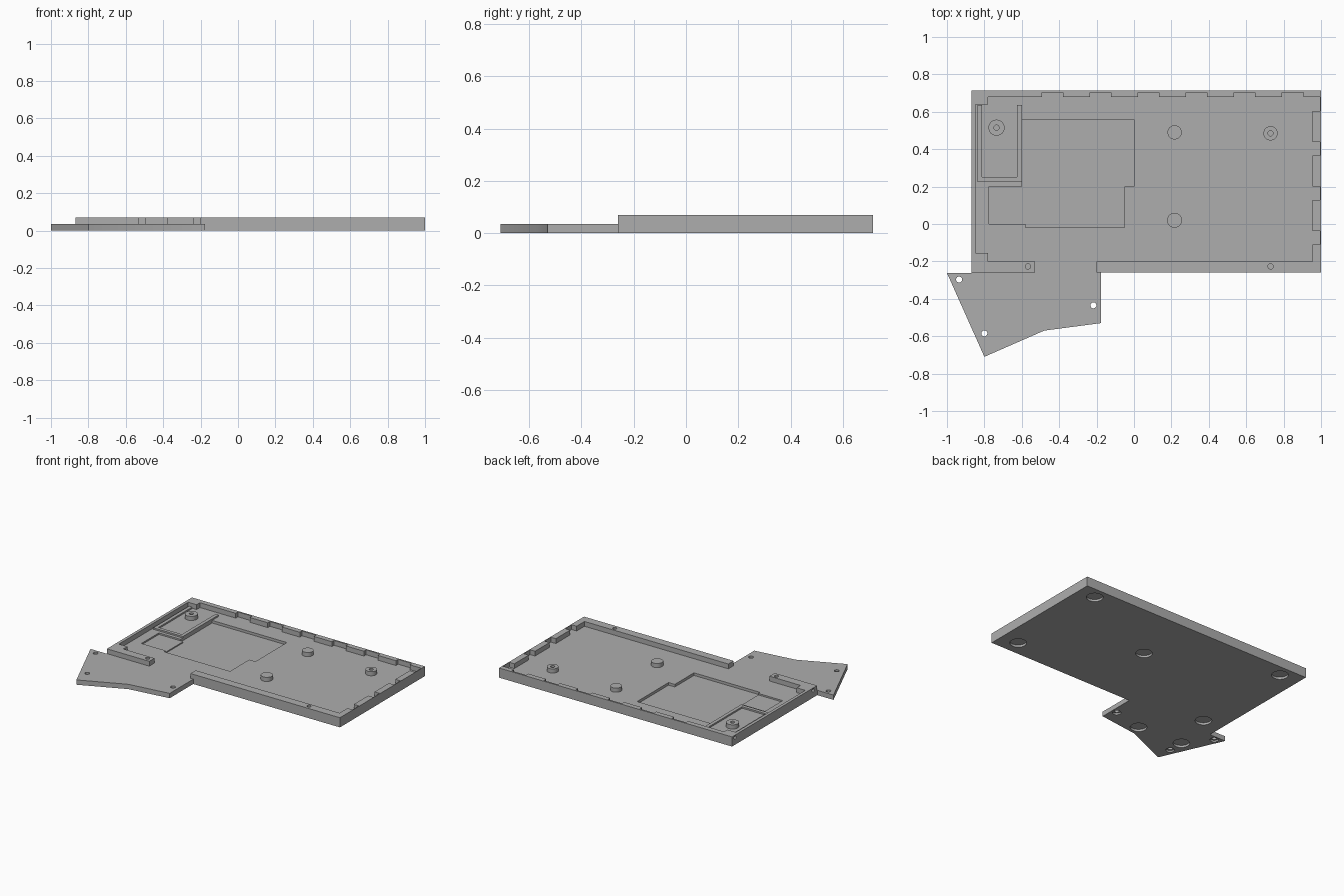
import bpy, bmesh, math

if "Cube" in bpy.data.objects:
    bpy.data.objects.remove(bpy.data.objects["Cube"])

BASE_H, WALL_H = 0.035, 0.07

grey = bpy.data.materials.new("plain grey")
grey.diffuse_color = (0.42, 0.42, 0.42, 1)
grey.use_nodes = True
grey.node_tree.nodes["Principled BSDF"].inputs["Base Color"].default_value = grey.diffuse_color


def prism(name, pts, z0, z1):
    """Closed prism from a 2D outline."""
    bm = bmesh.new()
    face = bm.faces.new([bm.verts.new((x, y, z0)) for x, y in pts])
    ext = bmesh.ops.extrude_face_region(bm, geom=[face])
    top = [v for v in ext["geom"] if isinstance(v, bmesh.types.BMVert)]
    bmesh.ops.translate(bm, verts=top, vec=(0, 0, z1 - z0))
    bmesh.ops.recalc_face_normals(bm, faces=bm.faces)
    mesh = bpy.data.meshes.new(name)
    bm.to_mesh(mesh)
    bm.free()
    mesh.materials.append(grey)
    obj = bpy.data.objects.new(name, mesh)
    bpy.context.collection.objects.link(obj)
    return obj


def circle(x, y, r, n=32):
    return [(x + r * math.cos(2 * math.pi * i / n),
             y + r * math.sin(2 * math.pi * i / n)) for i in range(n)]


def rect(x0, y0, x1, y1):
    return [(x0, y0), (x1, y0), (x1, y1), (x0, y1)]


def cut(obj, cutter):
    """Subtract the cutter and discard it."""
    bpy.context.view_layer.update()
    mod = obj.modifiers.new("cut", 'BOOLEAN')
    mod.operation, mod.solver, mod.object = 'DIFFERENCE', 'EXACT', cutter
    bpy.context.view_layer.objects.active = obj
    bpy.ops.object.modifier_apply(modifier=mod.name)
    bpy.data.objects.remove(cutter)


def cut_prism(obj, pts, z0, z1):
    cut(obj, prism("cutter", pts, z0, z1))


# Base plate with the angled mounting tab
base = prism("base_plate", [
    (-0.87, 0.715), (-0.87, -0.262), (-1.0, -0.262), (-0.80, -0.71),
    (-0.48, -0.57), (-0.177, -0.53), (-0.177, -0.26), (1.0, -0.26),
    (1.0, 0.715)], 0, BASE_H)

# Stepped floor recesses
cut_prism(base, [(-0.60, 0.56), (-0.60, 0.20), (-0.58, 0.20), (-0.58, -0.02),
                 (-0.05, -0.02), (-0.05, 0.20), (0.0, 0.20), (0.0, 0.56)],
          0.016, 0.05)
cut_prism(base, rect(-0.775, 0.0, -0.57, 0.20), 0.024, 0.05)

# Round foot pockets underneath
for x, y in [(0.865, 0.63), (0.865, -0.15), (0.145, 0.275), (-0.72, 0.63),
             (-0.72, -0.15), (-0.45, -0.49), (-0.80, -0.47)]:
    cut_prism(base, circle(x, y, 0.055), -0.02, 0.016)

# Counterbored screw holes through the tab
for x, y in [(-0.935, -0.297), (-0.80, -0.585), (-0.217, -0.435)]:
    cut_prism(base, circle(x, y, 0.016, 24), -0.02, 0.06)
    cut_prism(base, circle(x, y, 0.028, 24), -0.02, 0.012)

# Rim wall: outer outline, then the notched inside, open at the front gap
outline = [(-0.53, -0.26), (-0.87, -0.26), (-0.87, 0.715), (1.0, 0.715),
           (1.0, -0.26), (-0.20, -0.26), (-0.20, -0.20), (0.955, -0.20)]
for i in range(4):                       # right side notches
    y = -0.11 + i * 0.238
    outline += [(0.955, y), (0.995, y)]
    if i < 3:
        outline += [(0.995, y + 0.073), (0.955, y + 0.073)]
outline += [(0.995, 0.678), (0.905, 0.678)]
for i in range(6):                       # back side notches
    x = 0.905 - i * 0.257
    if i:
        outline.append((x, 0.678))
    outline += [(x, 0.703), (x - 0.113, 0.703), (x - 0.113, 0.678)]
outline += [(-0.78, 0.678), (-0.78, 0.64), (-0.848, 0.64), (-0.848, -0.155),
            (-0.78, -0.155), (-0.78, -0.20), (-0.53, -0.20)]
rim = prism("rim_wall", outline, BASE_H, WALL_H)

# Blind screw holes in the front rim
for x in (-0.567, 0.73):
    cut_prism(rim, circle(x, -0.227, 0.014, 24), 0.042, 0.09)

# Blind holes in the left side, into the corner blocks
for y in (0.68, -0.215):
    drill = prism("cutter", circle(0, 0, 0.012, 24), -0.04, 0.04)
    drill.rotation_euler = (0, math.pi / 2, 0)
    drill.location = (-0.87, y, 0.053)
    cut(rim, drill)

# Low U-shaped ridge around the corner post
prism("corner_ridge", [
    (-0.838, 0.635), (-0.838, 0.225), (-0.60, 0.225), (-0.60, 0.635),
    (-0.625, 0.635), (-0.625, 0.25), (-0.813, 0.25), (-0.813, 0.635)],
    BASE_H, 0.046)

# Standing posts, two of them drilled
for i, (x, y, r, drilled) in enumerate([
        (-0.735, 0.515, 0.043, True), (0.73, 0.485, 0.038, True),
        (0.217, 0.49, 0.038, False), (0.217, 0.02, 0.04, False)]):
    post = prism(f"post_{i + 1}", circle(x, y, r), BASE_H, 0.065)
    if drilled:
        cut_prism(post, circle(x, y, 0.014, 24), 0.042, 0.09)

# Smooth round walls, crisp edges
bpy.ops.object.select_all(action='SELECT')
bpy.ops.object.shade_smooth_by_angle(angle=math.radians(30))
